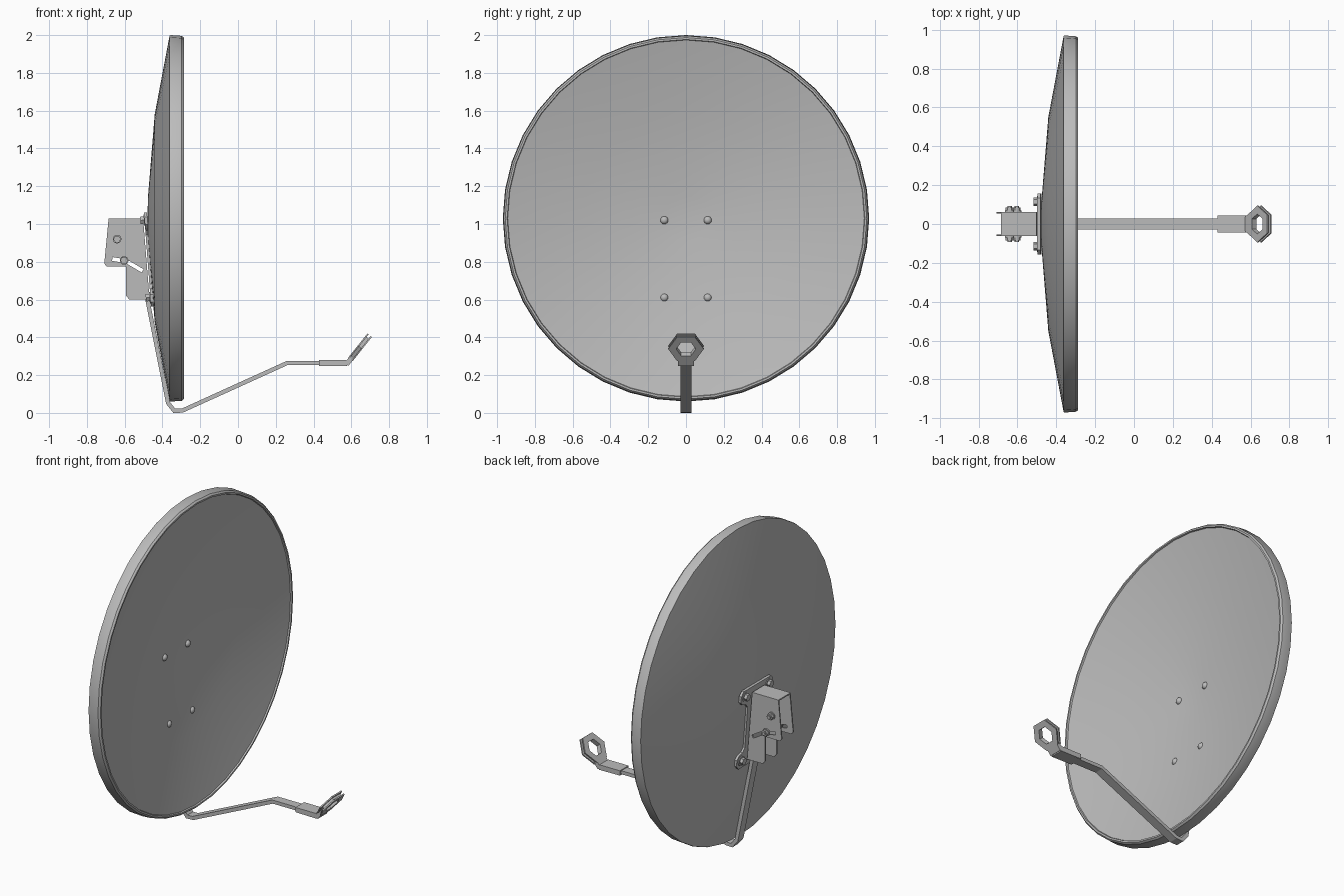
import bpy, bmesh, math
from mathutils import Matrix, Vector

cube = bpy.data.objects.get("Cube")
if cube:
    bpy.data.objects.remove(cube)

GREY = bpy.data.materials.new("light_grey_metal")
GREY.use_nodes = True
COLOUR = (0.5, 0.5, 0.5, 1)
GREY.diffuse_color = COLOUR
GREY.node_tree.nodes["Principled BSDF"].inputs["Base Color"].default_value = COLOUR


def finish(bm, name, smooth=None):
    bmesh.ops.recalc_face_normals(bm, faces=bm.faces)
    mesh = bpy.data.meshes.new(name)
    bm.to_mesh(mesh)
    bm.free()
    mesh.materials.append(GREY)
    ob = bpy.data.objects.new(name, mesh)
    bpy.context.collection.objects.link(ob)
    if smooth:
        bpy.ops.object.select_all(action='DESELECT')
        ob.select_set(True)
        bpy.context.view_layer.objects.active = ob
        bpy.ops.object.shade_smooth_by_angle(angle=math.radians(smooth))
    return ob


def frame(origin, u, v):
    """Matrix whose local x, y, z run along u, v and u cross v."""
    u, v = Vector(u).normalized(), Vector(v).normalized()
    m = Matrix((u, v, u.cross(v))).transposed().to_4x4()
    m.translation = origin
    return m


def plate(name, matrix, thick, outline, holes=()):
    """Flat outline with holes, extruded evenly about its plane."""
    bm = bmesh.new()
    for loop in (outline, *holes):
        vs = [bm.verts.new((a, b, -thick / 2)) for a, b in loop]
        for i, v in enumerate(vs):
            bm.edges.new((vs[i - 1], v))
    bmesh.ops.triangle_fill(bm, edges=bm.edges[:], use_beauty=True)
    bmesh.ops.dissolve_limit(bm, angle_limit=0.01, verts=bm.verts[:], edges=bm.edges[:])
    out = bmesh.ops.extrude_face_region(bm, geom=bm.faces[:])
    top = [g for g in out["geom"] if isinstance(g, bmesh.types.BMVert)]
    bmesh.ops.translate(bm, verts=top, vec=(0, 0, thick))
    bmesh.ops.transform(bm, matrix=matrix, verts=bm.verts[:])
    return finish(bm, name)


def lathe(name, matrix, profile, sides, smooth=None):
    """Spin (radius, height) points round the local z axis."""
    bm = bmesh.new()
    vs = [bm.verts.new((r, 0, h)) for r, h in profile]
    edges = [bm.edges.new(p) for p in zip(vs, vs[1:])]
    bmesh.ops.spin(bm, geom=vs + edges, cent=(0, 0, 0), axis=(0, 0, 1),
                   angle=math.tau, steps=sides, use_duplicate=False)
    bmesh.ops.remove_doubles(bm, verts=bm.verts[:], dist=0.0004)
    bmesh.ops.transform(bm, matrix=matrix, verts=bm.verts[:])
    return finish(bm, name, smooth)


def ngon(r, n, cx=0, cy=0):
    return [(cx + r * math.cos(math.tau * i / n), cy + r * math.sin(math.tau * i / n))
            for i in range(n)]


def ribbon(points, width):
    """Outline of a bent bar around a centre line."""
    pts = [Vector(p) for p in points]
    left, right = [], []
    for i, p in enumerate(pts):
        a = (p - pts[i - 1]).normalized() if i else (pts[1] - p).normalized()
        b = (pts[i + 1] - p).normalized() if i < len(pts) - 1 else a
        n = Vector((-a.y - b.y, a.x + b.x)).normalized()
        off = n * (width / 2 / n.dot(Vector((-a.y, a.x))))
        left.append(tuple(p + off))
        right.append(tuple(p - off))
    return left + right[::-1]


def side_frame(y):
    return frame((0, y, 0), (1, 0, 0), (0, 0, 1))


Y, Z = Vector((0, 1, 0)), Vector((0, 0, 1))

# Dish: shallow hollow front, faceted back and a chamfered rim, facing +x
shell = [(0, -0.48), (0.12, -0.476), (0.55, -0.441), (0.968, -0.362), (0.97, -0.356),
         (0.966, -0.298), (0.957, -0.287), (0.947, -0.287), (0.944, -0.296),
         (0.55, -0.386), (0.12, -0.431), (0, -0.435)]
lathe("dish", frame((0, 0, 1.03), Y, Z), shell, 40, 30)

# Mounting plate: H shape lying along the back of the dish
tilt = Vector((-0.035, 0, 0.46))
mount = frame((-0.471, 0, 0.812), Y, tilt)
corner = [(0.085, 0.13), (0.105, 0.155), (0.14, 0.165), (0.158, 0.185), (0.158, 0.225),
          (0.135, 0.25)]
upper = corner + [(-a, b) for a, b in corner[::-1]]
lower = [(-a, -b) for a, b in upper]
plate("mounting_plate", mount, 0.016, upper + lower)

# Four fixing bolts: round heads inside the dish, nuts behind
dome = [(0, 0.015), (0.01, 0.013), (0.017, 0.008), (0.021, 0), (0.021, -0.012), (0, -0.012)]
for z, inside, behind in ((1.02, -0.43, -0.488), (0.61, -0.4, -0.459)):
    for y in (-0.115, 0.115):
        lathe("bolt_head", frame((inside, y, z), Y, Z), dome, 16, 40)
        plate("washer", frame((behind - 0.006, y, z), Y, tilt), 0.008, ngon(0.03, 16))
        plate("mounting_nut", frame((behind - 0.018, y, z), Y, tilt), 0.022, ngon(0.022, 6))

# Bracket: two slotted cheeks, a top and a web against the mounting plate
cheek = [(-0.685, 1.03), (-0.503, 1.03), (-0.468, 0.6), (-0.575, 0.6), (-0.593, 0.62),
         (-0.593, 0.775), (-0.695, 0.775), (-0.708, 0.79)]
slot = ribbon([(-0.665, 0.815), (-0.59, 0.802), (-0.505, 0.752)], 0.02)
for side in (-1, 1):
    plate("bracket_cheek", side_frame(side * 0.057), 0.008, cheek, [slot])
    for x, z in ((-0.64, 0.92), (-0.603, 0.807)):
        plate("bracket_washer", side_frame(side * 0.065), 0.008, ngon(0.023, 16, x, z))
        plate("bracket_nut", side_frame(side * 0.077), 0.018, ngon(0.02, 6, x, z))
        plate("bolt_end", side_frame(side * 0.088), 0.01, ngon(0.011, 12, x, z))
plate("bracket_top", side_frame(0), 0.114,
      [(-0.685, 1.022), (-0.685, 1.03), (-0.503, 1.03), (-0.503, 1.022)])
plate("bracket_web", side_frame(0), 0.114, ribbon([(-0.507, 1.025), (-0.473, 0.6)], 0.01))

# Arm: bent bar running under the dish
arm = [(-0.488, 0.64), (-0.37, 0.052), (-0.337, 0.011), (-0.295, 0.012), (0.26, 0.264),
       (0.5, 0.264)]
plate("arm", side_frame(0), 0.056, ribbon(arm, 0.022))

# Feed holder: channel round the arm tip, then a tilted neck
for y in (-0.039, 0.039):
    plate("holder_side", side_frame(y), 0.008,
          [(0.43, 0.25), (0.43, 0.28), (0.57, 0.28), (0.59, 0.268), (0.575, 0.248)])
plate("holder_base", side_frame(0), 0.078, ribbon([(0.43, 0.254), (0.575, 0.254)], 0.01))
plate("holder_top", side_frame(0), 0.078, ribbon([(0.43, 0.276), (0.572, 0.276)], 0.008))
rise = Vector((0.62, 0, 0.78)).normalized()
centre = Vector((0.646, 0, 0.347))
plate("holder_neck", frame(centre - rise * 0.09, Y, rise), 0.026,
      [(-0.043, -0.025), (0.043, -0.025), (0.043, 0.025), (-0.043, 0.025)])

# Feed ring: two hexagonal flanges joined by an inner wall
normal = Y.cross(rise)
for off in (-0.011, 0.011):
    plate("ring_flange", frame(centre + normal * off, Y, rise), 0.008,
          ngon(0.094, 6), [ngon(0.052, 6)])
plate("ring_wall", frame(centre, Y, rise), 0.02, ngon(0.074, 6), [ngon(0.052, 6)])
